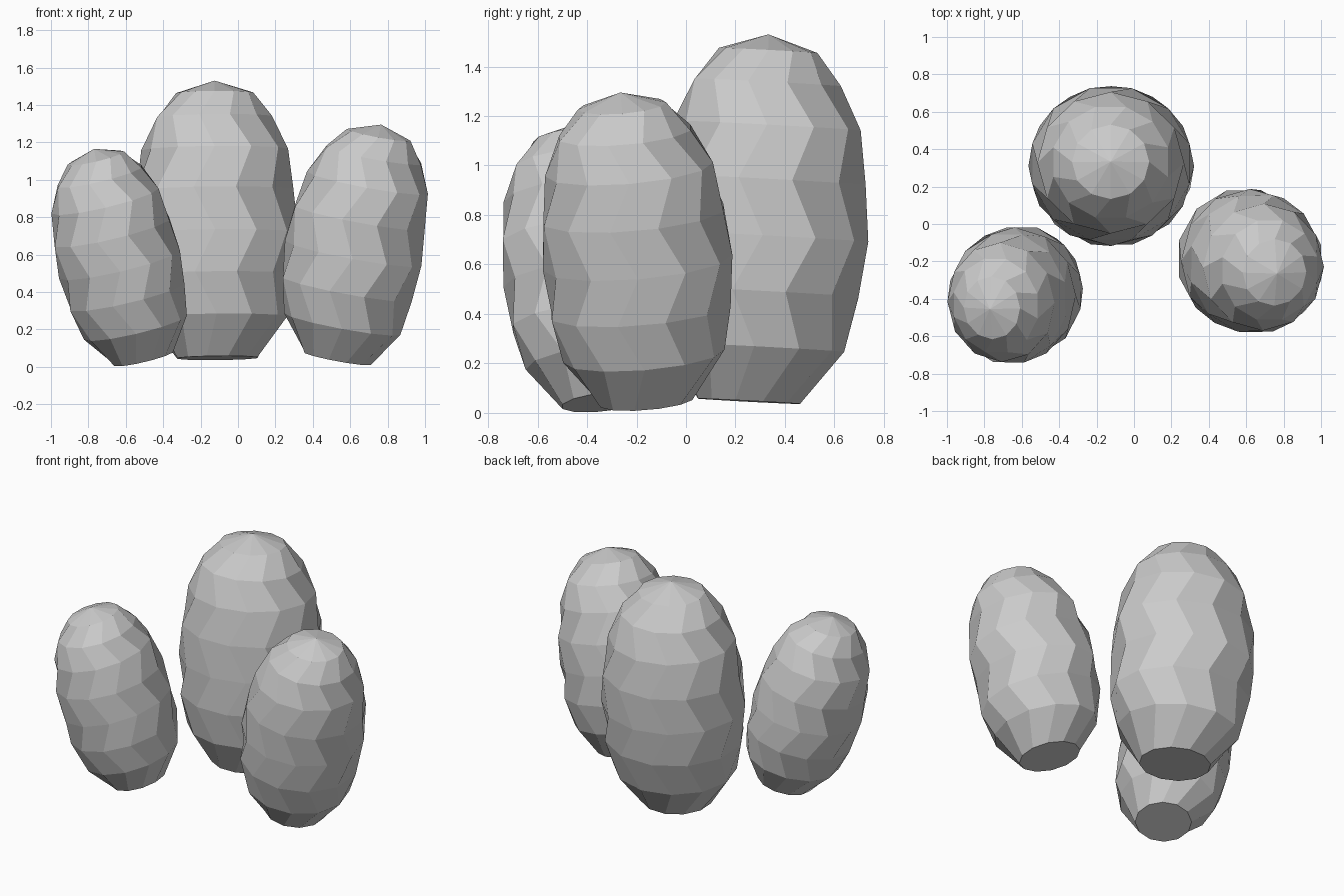
import bpy
import bmesh
from math import sin, cos, pi, tau, radians
from mathutils import Vector

cube = bpy.data.objects.get("Cube")
if cube:
    bpy.data.objects.remove(cube, do_unlink=True)

# One plain stone grey
grey = bpy.data.materials.new("stone_grey")
grey.use_nodes = True
colour = (0.6, 0.6, 0.6, 1)
grey.diffuse_color = colour
grey.node_tree.nodes["Principled BSDF"].inputs["Base Color"].default_value = colour

# Egg profile as (radius, height) rings, for the largest egg
PROFILE = [(0.22, 0), (0.375, 0.22), (0.43, 0.445), (0.44, 0.67),
           (0.432, 0.9), (0.39, 1.12), (0.315, 1.295), (0.205, 1.425)]
TIP = 1.49
SIDES = 12
PHASE = radians(15)


def make_egg(name, base, apex, girth, bow):
    """Faceted egg from base centre to apex, every other ring turned half a side.
    girth scales the width in x and y, bow bends the middle sideways."""
    base, apex = Vector(base), Vector(apex)
    axis = apex - base
    scale = axis.length / TIP
    turn = Vector((0, 0, 1)).rotation_difference(axis)
    bend = Vector((*bow, 0))

    def place(x, y, z):
        point = Vector((x * girth[0], y * girth[1], z)) * scale
        return base + turn @ point + bend * sin(pi * z / TIP)

    bm = bmesh.new()
    rings = []
    for i, (r, h) in enumerate(PROFILE):
        start = PHASE + (i % 2) * tau / SIDES / 2
        angles = [start + k * tau / SIDES for k in range(SIDES)]
        rings.append([bm.verts.new(place(r * cos(a), r * sin(a), h)) for a in angles])

    # Zigzag walls, flat underside and pointed cap
    tip = bm.verts.new(place(0, 0, TIP))
    bm.faces.new(rings[0][::-1])
    for k in range(SIDES):
        n = (k + 1) % SIDES
        for low, high in zip(rings, rings[1:]):
            bm.faces.new((low[k], low[n], high[n], high[k]))
        bm.faces.new((rings[-1][k], rings[-1][n], tip))

    bmesh.ops.recalc_face_normals(bm, faces=bm.faces)
    mesh = bpy.data.meshes.new(name)
    bm.to_mesh(mesh)
    bm.free()
    mesh.materials.append(grey)
    egg = bpy.data.objects.new(name, mesh)
    bpy.context.collection.objects.link(egg)


make_egg("large_egg", (-0.11, 0.255, 0.047), (-0.125, 0.333, 1.53),
         (1.01, 0.975), (-0.005, 0.02))
make_egg("left_egg", (0.533, -0.16, 0.045), (0.765, -0.265, 1.295),
         (0.985, 1.02), (-0.022, 0.012))
make_egg("right_egg", (-0.505, -0.325, 0.045), (-0.77, -0.455, 1.165),
         (0.97, 1.06), (-0.01, 0.006))
